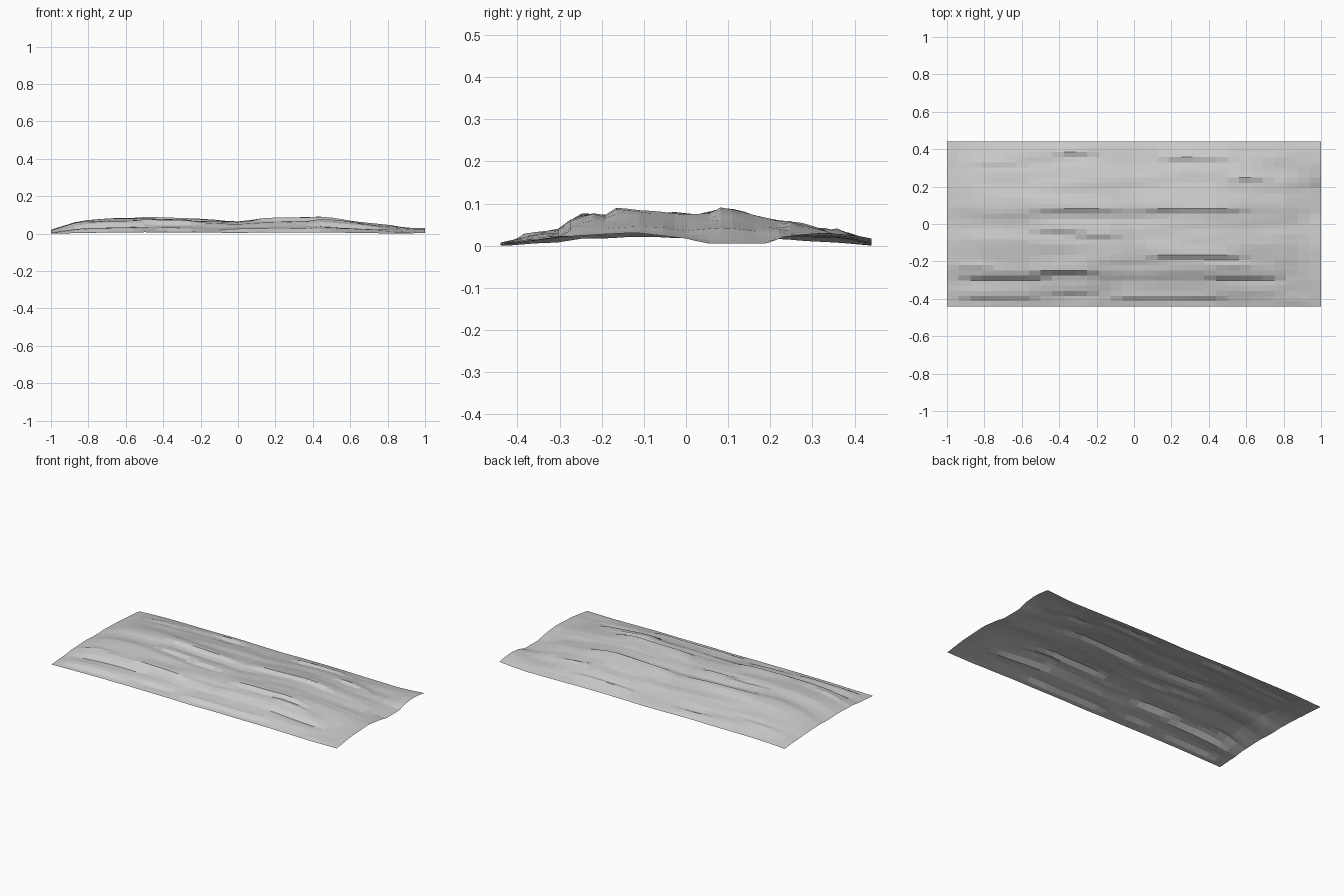
import bpy, bmesh
from mathutils import noise, Vector

if "Cube" in bpy.data.objects:
    bpy.data.objects.remove(bpy.data.objects["Cube"])

NX, NY = 32, 32
W, D = 2.0, 0.88

# height profile along the length (factor) and across the width (height)
LENGTH = [(-1, .27), (-.85, .78), (-.7, .95), (-.5, .97), (-.2, .85), (0, .77),
          (.12, .88), (.45, .98), (.6, .8), (.7, .66), (.85, .48), (1, .3)]
ACROSS = [(-.44, .01), (-.38, .025), (-.3, .045), (-.25, .07), (-.13, .087),
          (-.05, .084), (.02, .078), (.09, .09), (.2, .07), (.3, .05),
          (.37, .033), (.44, .014)]
# edge curve of the right-hand end
RIGHT_END = [(-.44, .006), (-.3, .025), (-.12, .034), (0, .02), (.05, .008),
             (.19, .008), (.24, .026), (.32, .034), (.4, .028), (.44, .02)]
# ledges: start x, end x, y, drop on the -y side
LEDGES = [(-.82, -.63, .33, .010), (-.38, -.25, .375, .016), (.18, .5, .35, .018),
          (.56, .68, .24, .018), (-.5, -.13, .08, .008), (.1, .56, .07, .014),
          (-.5, -.3, -.04, .014), (-.3, -.12, -.07, .016), (.12, .55, -.165, .020),
          (-.5, -.25, -.26, .020), (-.88, -.5, -.285, .018), (.43, .75, -.28, .020),
          (-.07, .44, -.4, .018), (-.88, -.56, -.4, .016), (-.4, -.25, -.37, .012),
          (.8, .95, -.43, .012), (-.95, -.8, -.22, .014), (.44, .6, -.22, .012)]


def curve(pts, t):
    for (a, u), (b, v) in zip(pts, pts[1:]):
        if t <= b:
            return u + (v - u) * max(0, t - a) / (b - a)
    return pts[-1][1]


def ledge(x, y, x0, x1, yl, drop):
    # sudden rise at yl, fading away behind it and at both ends
    side = min(1, max(0, (min(x - x0, x1 - x) + .06) / .08))
    d = y - yl
    if d >= 0:
        return side * drop * .6 * max(0, 1 - d / .09)
    return -side * drop * .4 * max(0, 1 + d / .07)


def height(x, y):
    z = curve(LENGTH, x) * curve(ACROSS, y)
    inner = min(1, (1 - abs(x)) / .15, (D / 2 - abs(y)) / .06)
    z += .007 * noise.noise(Vector((x * 3, y * 16, 1.7))) * (.3 + .7 * inner)
    z += sum(ledge(x, y, *l) for l in LEDGES) * (.4 + .6 * max(0, inner))
    k = max(0, (x - .82) / .18)
    return z * (1 - k) + curve(RIGHT_END, y) * k


# weathered sheet as a displaced grid
bm = bmesh.new()
rows = []
for j in range(NY + 1):
    y = D * (j / NY - .5)
    row = []
    for i in range(NX + 1):
        x = W * (i / NX - .5)
        row.append(bm.verts.new((x, y, max(.003, height(x, y)))))
    rows.append(row)
for a, b in zip(rows, rows[1:]):
    for i in range(NX):
        bm.faces.new((a[i], a[i + 1], b[i + 1], b[i]))
low = min(v.co.z for v in bm.verts)
for v in bm.verts:
    v.co.z -= low
mesh = bpy.data.meshes.new("rock_surface")
bm.to_mesh(mesh)
bm.free()
obj = bpy.data.objects.new("rock_surface", mesh)
bpy.context.collection.objects.link(obj)
